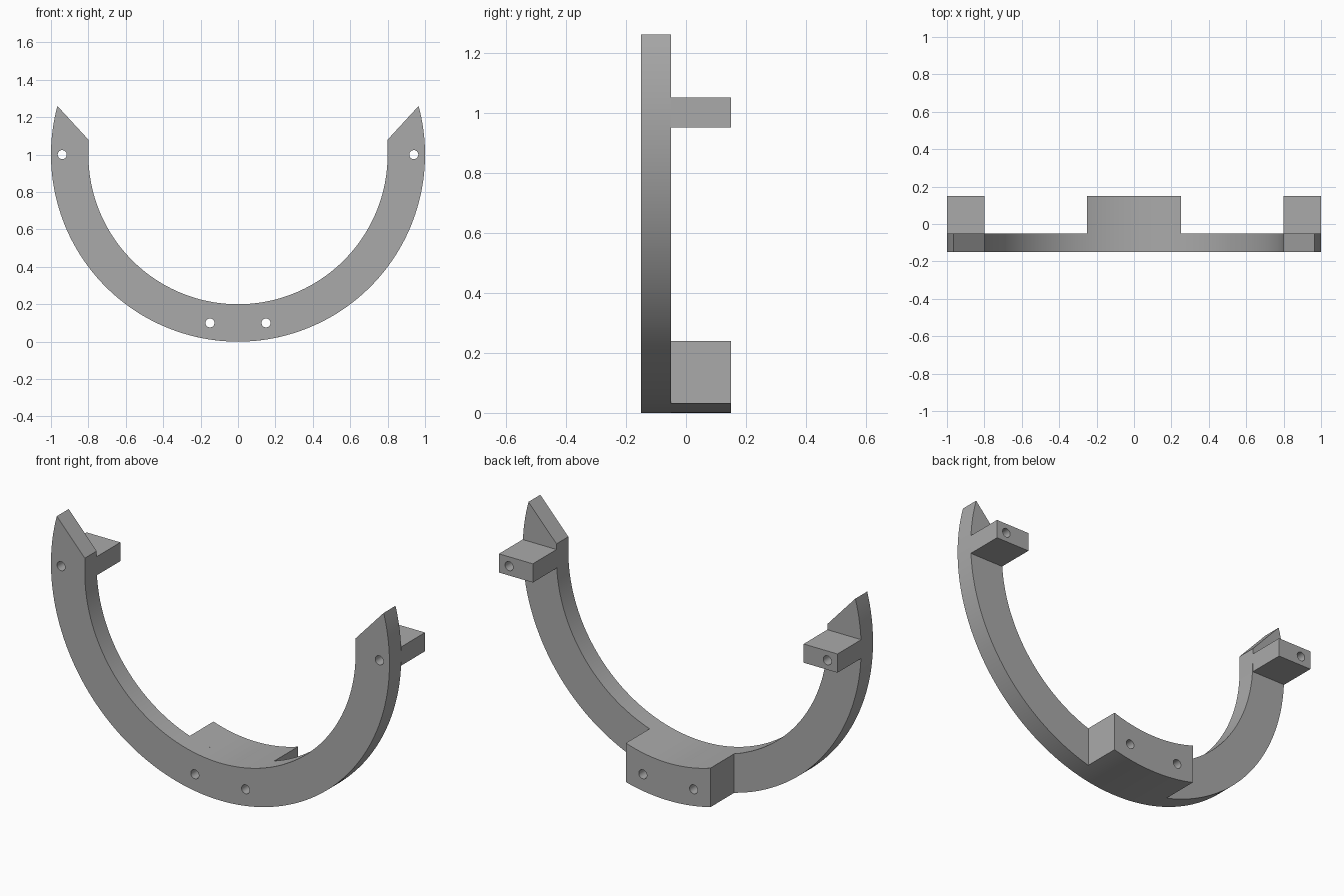
import bpy, bmesh
from math import sin, cos, pi, asin, radians

cube = bpy.data.objects.get("Cube")
if cube:
    bpy.data.objects.remove(cube, do_unlink=True)

grey = bpy.data.materials.new("mid_grey")
grey.use_nodes = True
COLOUR = (0.4, 0.4, 0.4, 1)
grey.diffuse_color = COLOUR
grey.node_tree.nodes["Principled BSDF"].inputs["Base Color"].default_value = COLOUR

OUTER, INNER, CENTRE_Z = 1.0, 0.8, 1.0
HOLE = 0.024
FRONT, SHELF, BACK = -0.15, -0.05, 0.15


def arc(radius, start, end, steps, cx=0, cz=CENTRE_Z):
    """Points in the x-z plane along an arc."""
    angles = [start + (end - start) * i / steps for i in range(steps + 1)]
    return [(cx + radius * cos(a), cz + radius * sin(a)) for a in angles]


def plate(name, outline, holes, y0, y1):
    """Fill an x-z outline with round holes and extrude it from y0 to y1."""
    curve = bpy.data.curves.new(name, 'CURVE')
    curve.dimensions = '2D'
    curve.fill_mode = 'BOTH'
    curve.extrude = (y1 - y0) / 2
    loops = [outline] + [arc(HOLE, 0, 2 * pi, 32, x, z)[:-1] for x, z in holes]
    for loop in loops:
        spline = curve.splines.new('POLY')
        spline.points.add(len(loop) - 1)
        for point, (x, z) in zip(spline.points, loop):
            point.co = (x, z, 0, 1)
        spline.use_cyclic_u = True
    temp = bpy.data.objects.new(name + "_curve", curve)
    bpy.context.collection.objects.link(temp)
    bpy.context.view_layer.update()
    graph = bpy.context.evaluated_depsgraph_get()
    mesh = bpy.data.meshes.new_from_object(temp.evaluated_get(graph))
    bpy.data.objects.remove(temp, do_unlink=True)

    # Weld the caps to the walls and stand the plate upright
    bm = bmesh.new()
    bm.from_mesh(mesh)
    bmesh.ops.remove_doubles(bm, verts=bm.verts, dist=0.0001)
    for v in bm.verts:
        x, z, depth = v.co
        v.co = (x, (y0 + y1) / 2 - depth, z)
    bmesh.ops.recalc_face_normals(bm, faces=bm.faces)
    bm.to_mesh(mesh)
    bm.free()
    mesh.name = name
    mesh.materials.clear()
    mesh.materials.append(grey)
    obj = bpy.data.objects.new(name, mesh)
    bpy.context.collection.objects.link(obj)
    bpy.ops.object.select_all(action='DESELECT')
    obj.select_set(True)
    bpy.context.view_layer.objects.active = obj
    bpy.ops.object.shade_smooth_by_angle(angle=radians(30))
    return obj


bottom_holes = [(-0.15, 0.1), (0.15, 0.1)]
side_holes = [(-0.94, 1.0), (0.94, 1.0)]

# Open ring with slanted pointed ends
tip = asin(0.26)
ring = arc(OUTER, tip, -pi - tip, 112)
ring += [(-INNER, 1.08)] + arc(INNER, -pi, 0, 96) + [(INNER, 1.08)]
plate("open_ring", ring, bottom_holes + side_holes, FRONT, SHELF)

# Curved mounting block at the bottom
HALF = 0.25
a, b = asin(HALF / OUTER), asin(HALF / INNER)
block = arc(OUTER, -pi / 2 - a, -pi / 2 + a, 24)
block += arc(INNER, -pi / 2 + b, -pi / 2 - b, 24)
plate("bottom_block", block, bottom_holes, SHELF, BACK)

# Square mounting lugs near the ends
for side, name in ((1, "left_lug"), (-1, "right_lug")):
    lug = [(side * x, z) for x, z in
           ((INNER, 0.95), (OUTER, 0.95), (OUTER, 1.05), (INNER, 1.05))]
    plate(name, lug, [(side * 0.94, 1.0)], SHELF, BACK)
